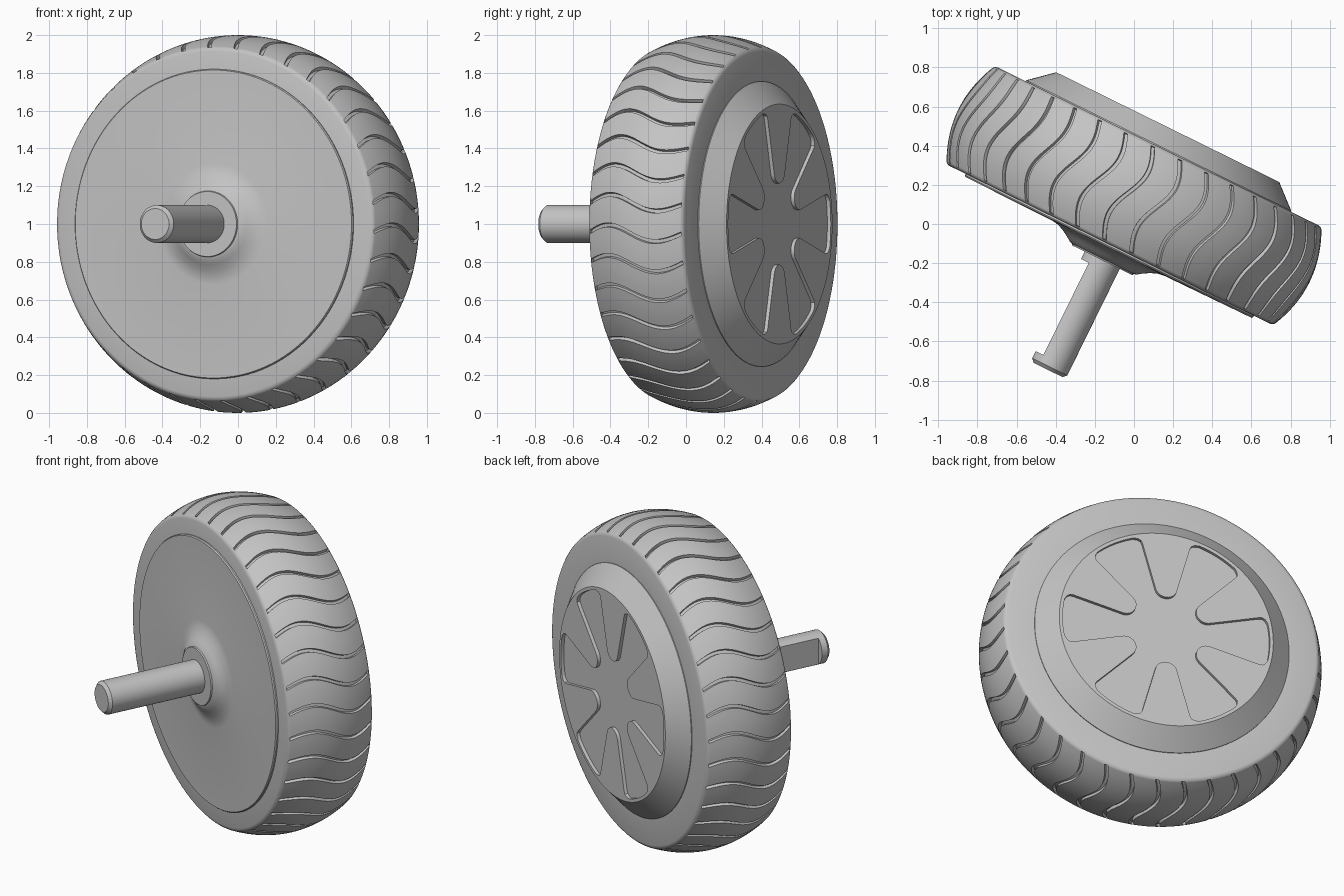
import bpy, bmesh, math
from mathutils import Matrix

if "Cube" in bpy.data.objects:
    bpy.data.objects.remove(bpy.data.objects["Cube"])

# Local frame: wheel axis along y, front side toward -y ("t" is distance toward the front)
PLACE = Matrix.Translation((0, 0.145, 1)) @ Matrix.Rotation(math.radians(-26.2), 4, 'Z')
grey = bpy.data.materials.new("grey")
grey.diffuse_color = (0.55, 0.55, 0.55, 1)
grey.use_nodes = True
grey.node_tree.nodes["Principled BSDF"].inputs["Base Color"].default_value = grey.diffuse_color


def finish(bm, name):
    bmesh.ops.remove_doubles(bm, verts=bm.verts, dist=1e-5)
    bmesh.ops.recalc_face_normals(bm, faces=bm.faces)
    bm.transform(PLACE)
    me = bpy.data.meshes.new(name)
    bm.to_mesh(me)
    bm.free()
    me.materials.append(grey)
    ob = bpy.data.objects.new(name, me)
    bpy.context.collection.objects.link(ob)
    return ob


def select(ob):
    bpy.ops.object.select_all(action='DESELECT')
    ob.select_set(True)
    bpy.context.view_layer.objects.active = ob


def smooth(ob):
    select(ob)
    bpy.ops.object.shade_smooth_by_angle(angle=math.radians(30))


def grid(rows, name, wrap_rows=False):
    """Skin rings of points given as (angle, radius, t)."""
    bm = bmesh.new()
    vs = [[bm.verts.new((r * math.cos(a), -t, r * math.sin(a))) for a, r, t in row]
          for row in rows]
    n = len(vs[0])
    for i in range(len(vs) if wrap_rows else len(vs) - 1):
        p, q = vs[i], vs[(i + 1) % len(vs)]
        for j in range(n):
            k = (j + 1) % n
            bm.faces.new((p[j], p[k], q[k], q[j]))
    return finish(bm, name)


def lathe(profile, name, segs=128):
    return grid([[(math.tau * j / segs, r, t) for j in range(segs)] for r, t in profile], name)


def prism(points, t0, t1, name):
    bm = bmesh.new()
    f = bm.faces.new([bm.verts.new((x, -t0, z)) for x, z in points])
    ext = bmesh.ops.extrude_face_region(bm, geom=[f])
    moved = [v for v in ext['geom'] if isinstance(v, bmesh.types.BMVert)]
    bmesh.ops.translate(bm, verts=moved, vec=(0, t0 - t1, 0))
    return finish(bm, name)


def cut(ob, cutter):
    select(ob)
    mod = ob.modifiers.new("cut", 'BOOLEAN')
    mod.operation = 'DIFFERENCE'
    mod.solver = 'EXACT'
    mod.object = cutter
    bpy.ops.object.modifier_apply(modifier=mod.name)
    bpy.data.objects.remove(cutter)


# Tire: crowned tread with wavy grooves running across it
GROOVES, HALF, DEPTH = 38, 0.28, 0.02
step = math.tau / GROOVES
w = 0.0115
columns = [(-w, 0), (-w * 0.8, 1), (w * 0.8, 1), (w, 0)]
columns += [(w + (step - 2 * w) * k / 4, 0) for k in (1, 2, 3)]
ts = [-0.28, -0.276, -0.268, -0.264]
ts += [-0.26 + 0.52 * k / 26 for k in range(27)]
ts += [0.264, 0.268, 0.276, 0.28]
rows = []
for t in ts:
    crown = 1 - 0.07 * (t / HALF) ** 2
    edge = max(0, abs(t) - 0.264) / 0.016
    crown -= 0.016 * (1 - math.sqrt(max(0, 1 - edge * edge)))
    shift = 0.045 * math.sin(math.pi * t / HALF) - 0.05
    cut_here = DEPTH if abs(t) < 0.266 else 0
    rows.append([(s * step + c + shift, crown - cut_here * g, t)
                 for s in range(GROOVES) for c, g in columns])
for r, t in ((0.7, HALF), (0.7, -HALF)):
    rows.append([(s * step + c - 0.05, r, t) for s in range(GROOVES) for c, g in columns])
smooth(grid(rows, "tire", wrap_rows=True))

# Front cover: thin disc flaring up to a raised collar around the axle
smooth(lathe([(0, 0.2), (0.82, 0.2), (0.82, 0.288), (0.815, 0.295), (0.32, 0.299),
              (0.285, 0.304), (0.25, 0.318), (0.215, 0.338), (0.19, 0.356),
              (0.175, 0.36), (0.172, 0.368), (0, 0.368)], "front_cover"))

# Back cover: bevelled cap with a six-spoked star recess
back = lathe([(0, -0.2), (0.755, -0.2), (0.755, -0.285), (0.635, -0.39), (0, -0.39)],
             "back_cover")
star = []
for k in range(6):
    a = math.radians(90 + 60 * k)
    notch = [(0.168, 0.582), (0.15, 0.573), (0.141, 0.555)]
    for i in range(13):
        b = math.radians(-12 - 156 * i / 12)
        notch.append((0.065 * math.cos(b), 0.28 + 0.065 * math.sin(b)))
    notch += [(-0.141, 0.555), (-0.15, 0.573), (-0.168, 0.582)]
    star += [(d * math.cos(a) + s * math.sin(a), d * math.sin(a) - s * math.cos(a))
             for s, d in notch]
    for i in range(9):
        b = a + math.radians(18.5 + 23 * i / 8)
        star.append((0.615 * math.cos(b), 0.615 * math.sin(b)))
cut(back, prism(star, -0.37, -0.45, "star_cutter"))
smooth(back)

# Axle: chamfered shaft with one flat milled along its side
axle = lathe([(0, 0.3), (0.1, 0.3), (0.1, 0.975), (0.082, 0.993), (0, 0.993)], "axle", 64)
flat = [(-0.2, -0.2), (-0.056, -0.2), (-0.056, 0.2), (-0.2, 0.2)]
cut(axle, prism(flat, 0.41, 0.935, "flat_cutter"))
smooth(axle)
